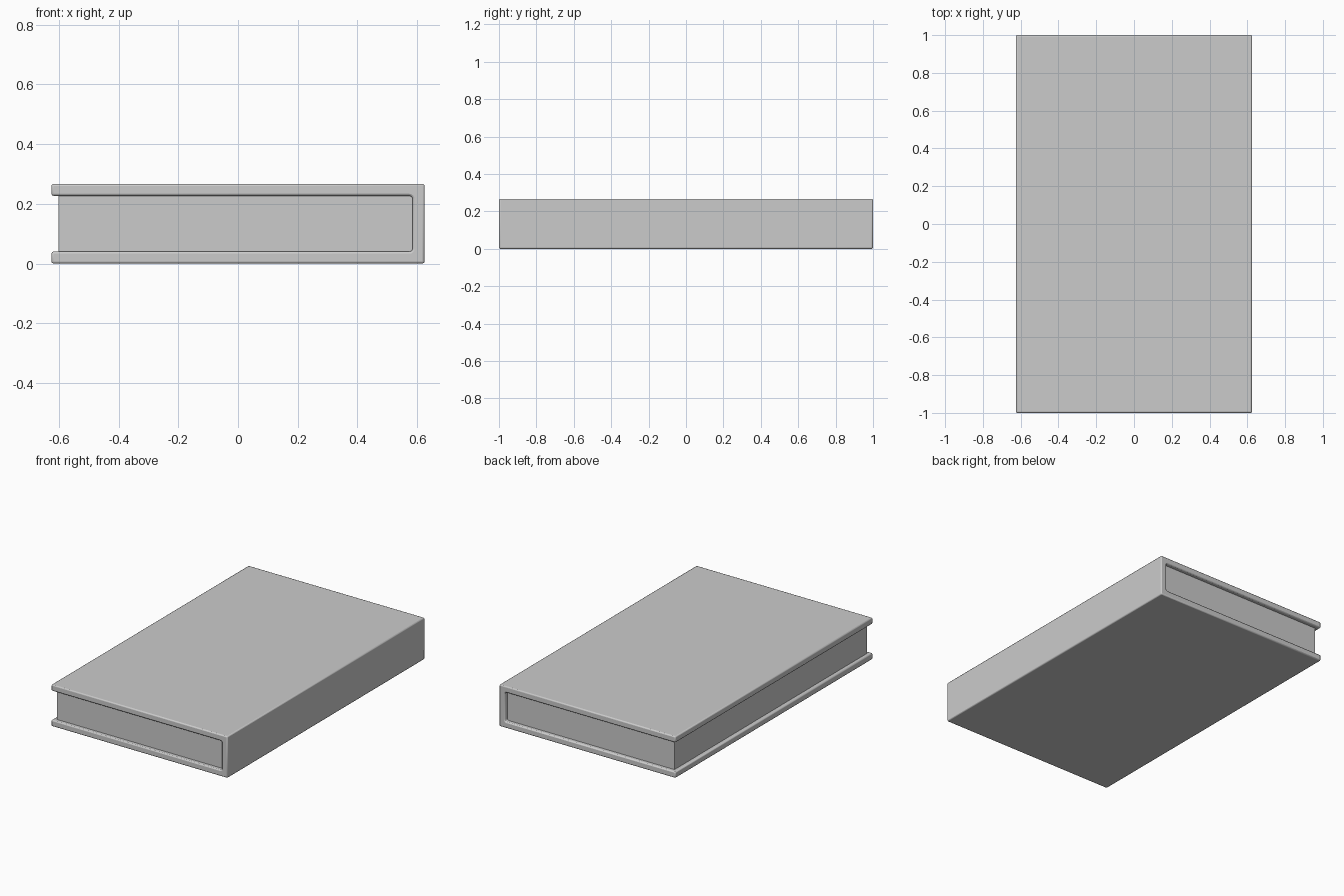
import bpy, bmesh, math

if "Cube" in bpy.data.objects:
    bpy.data.objects.remove(bpy.data.objects["Cube"])

W, L, H, T = 0.625, 1.0, 0.267, 0.04   # half width, half length, height, board thickness
R = 0.012                              # inner hinge rounding


def make_object(name, bm):
    bmesh.ops.recalc_face_normals(bm, faces=bm.faces)
    mesh = bpy.data.meshes.new(name)
    bm.to_mesh(mesh)
    bm.free()
    obj = bpy.data.objects.new(name, mesh)
    bpy.context.collection.objects.link(obj)
    return obj


def extrude_profile(name, points, y0, y1):
    bm = bmesh.new()
    face = bm.faces.new([bm.verts.new((x, y0, z)) for x, z in points])
    ext = bmesh.ops.extrude_face_region(bm, geom=[face])
    verts = [v for v in ext["geom"] if isinstance(v, bmesh.types.BMVert)]
    bmesh.ops.translate(bm, verts=verts, vec=(0, y1 - y0, 0))
    return make_object(name, bm)


def arc(cx, cz, start, steps=4):
    return [(cx + R * math.cos(math.radians(start + 90 * i / steps)),
             cz + R * math.sin(math.radians(start + 90 * i / steps)))
            for i in range(steps + 1)]


# Cover: two boards and the spine in one C-shaped profile
profile = [(-W, H), (-W, H - T)]
profile += arc(W - T - R, H - T - R, 0)[::-1]
profile += arc(W - T - R, T + R, 270)[::-1]
profile += [(-W, T), (-W, 0), (W, 0), (W, H)]
cover = extrude_profile("cover", profile, -L, L)
bevel = cover.modifiers.new("soft_edges", "BEVEL")
bevel.width = 0.007
bevel.segments = 2
bevel.limit_method = "ANGLE"
bevel.angle_limit = math.radians(40)

# Page block, set back from the three open edges
e = 0.002
x0, x1, z0, z1 = -W + 0.024, W - T + e, T - e, H - T + e
pages = extrude_profile("page_block", [(x0, z0), (x1, z0), (x1, z1), (x0, z1)],
                        -L + 0.025, L - 0.025)

# Smooth the rounded edges, keep the corners crisp
bpy.ops.object.select_all(action="DESELECT")
cover.select_set(True)
bpy.context.view_layer.objects.active = cover
bpy.ops.object.shade_smooth_by_angle(angle=math.radians(35))
